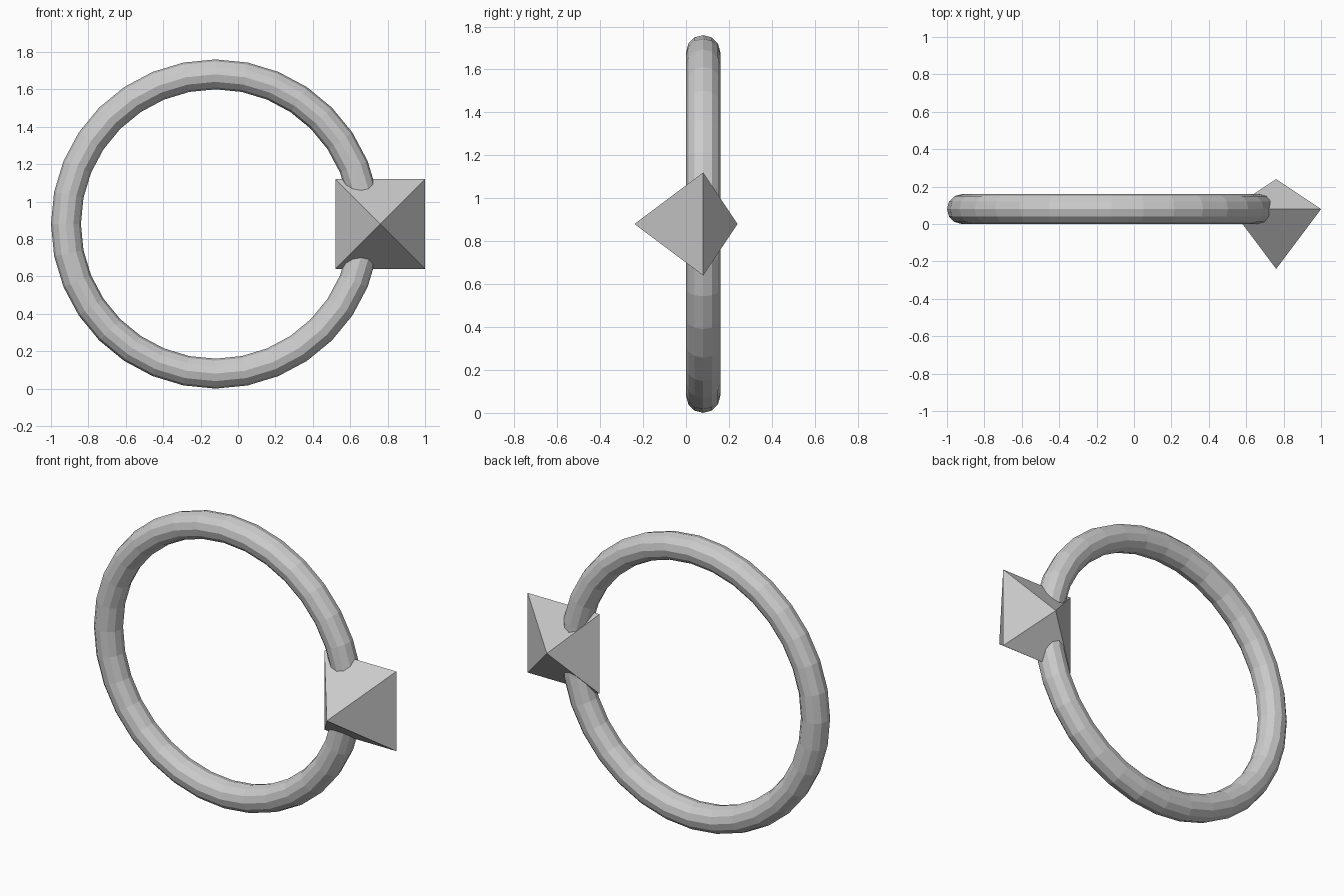
import bpy, bmesh
from math import pi

if "Cube" in bpy.data.objects:
    bpy.data.objects.remove(bpy.data.objects["Cube"])

# Ring: upright low-poly torus, facing front
bpy.ops.mesh.primitive_torus_add(
    major_segments=32, minor_segments=12, major_radius=0.80, minor_radius=0.08,
    location=(-0.12, 0.08, 0.88), rotation=(pi / 2, 0, 0))
ring = bpy.context.object
ring.name = "ring"
bpy.ops.object.shade_flat()

# Gem: square girdle with a tall front point and a short back point
bm = bmesh.new()
girdle = [bm.verts.new((x, 0, z)) for x, z in
          ((-0.24, -0.24), (0.24, -0.24), (0.24, 0.24), (-0.24, 0.24))]
for depth in (-0.32, 0.16):
    tip = bm.verts.new((0, depth, 0))
    for i in range(4):
        bm.faces.new((girdle[i], girdle[(i + 1) % 4], tip))
bmesh.ops.recalc_face_normals(bm, faces=bm.faces)
mesh = bpy.data.meshes.new("gem")
bm.to_mesh(mesh)
bm.free()
gem = bpy.data.objects.new("gem", mesh)
gem.location = (0.76, 0.08, 0.88)
bpy.context.collection.objects.link(gem)
